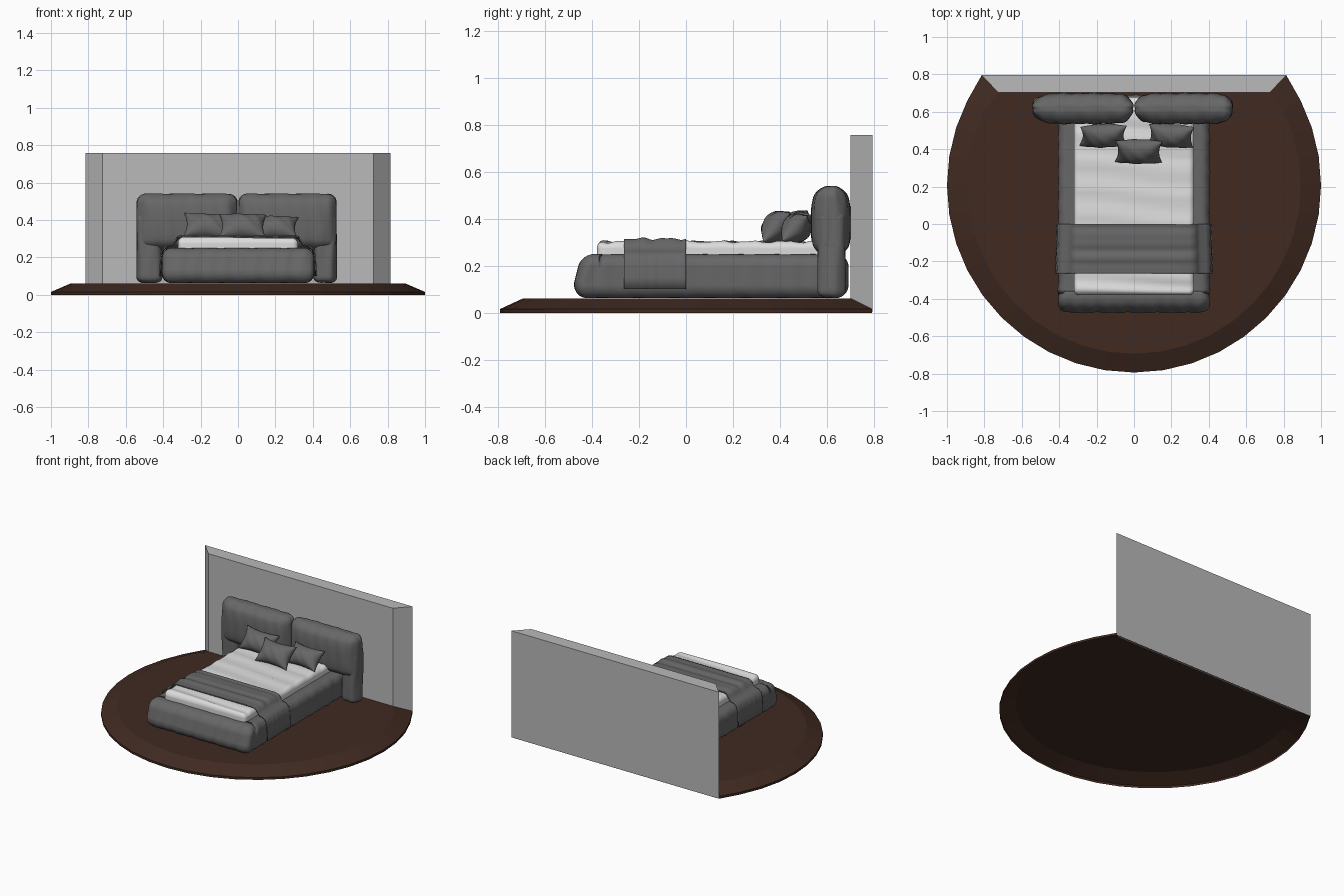
import bpy, bmesh, math
from mathutils import Vector, Matrix

if "Cube" in bpy.data.objects:
    bpy.data.objects.remove(bpy.data.objects["Cube"])


def material(name, rgb):
    m = bpy.data.materials.new(name)
    m.diffuse_color = (*rgb, 1)
    m.use_nodes = True
    m.node_tree.nodes["Principled BSDF"].inputs["Base Color"].default_value = m.diffuse_color
    return m


WOOD = material("dark brown floor", (0.051, 0.023, 0.015))
WALL = material("wall grey", (0.49, 0.49, 0.49))
FABRIC = material("charcoal fabric", (0.135, 0.135, 0.135))
LINEN = material("pale linen", (0.72, 0.72, 0.72))


def finish(name, bm, mat, smooth=False, closed=True):
    if closed:
        bmesh.ops.recalc_face_normals(bm, faces=bm.faces)
    me = bpy.data.meshes.new(name)
    bm.to_mesh(me)
    bm.free()
    ob = bpy.data.objects.new(name, me)
    bpy.context.collection.objects.link(ob)
    me.materials.append(mat)
    for p in me.polygons:
        p.use_smooth = smooth
    return ob


def loft(name, rings, mat, bottom=True):
    """Solid through counter-clockwise rings of equal point count, bottom optional."""
    bm = bmesh.new()
    loops = [[bm.verts.new(p) for p in r] for r in rings]
    n = len(loops[0])
    for a, b in zip(loops, loops[1:]):
        for i in range(n):
            j = (i + 1) % n
            bm.faces.new((a[i], a[j], b[j], b[i]))
    bm.faces.new(loops[-1])
    if bottom:
        bm.faces.new(loops[0][::-1])
    return finish(name, bm, mat, closed=bottom)


def cushion(name, lo, hi, r, mat, wrinkle=None, cuts=30):
    """Rounded block with separate corner radii per axis and optional creases."""
    lo, hi = Vector(lo), Vector(hi)
    mid, half = (lo + hi) / 2, (hi - lo) / 2
    bm = bmesh.new()
    bmesh.ops.create_cube(bm, size=2)
    bmesh.ops.subdivide_edges(bm, edges=bm.edges[:], cuts=cuts, use_grid_fill=True)
    for v in bm.verts:
        p = [half[i] * math.sin(v.co[i] * math.pi / 2) for i in range(3)]
        q = [max(-(half[i] - r[i]), min(half[i] - r[i], p[i])) for i in range(3)]
        d = Vector([(p[i] - q[i]) / r[i] for i in range(3)]).normalized()
        c = mid + Vector([q[i] + d[i] * r[i] for i in range(3)])
        v.co = c + (wrinkle(c, d) if wrinkle else Vector())
    return finish(name, bm, mat, True)


def pleats(c, d):
    # soft vertical folds, strongest on upright faces
    s = math.sin(c.x * 78 + 1.2 * math.sin(c.z * 14)) * abs(d.y)
    s += math.sin(c.y * 70 + 1.2 * math.sin(c.z * 12)) * abs(d.x)
    return d * (0.0025 * s + 0.001 * math.sin(c.x * 37 + c.y * 41))


def base_shape(c, d):
    # the front leans back towards the top
    lean = 0.03 * max(0, (c.z - 0.13) / 0.12) if c.y < -0.38 else 0
    return pleats(c, d) + Vector((0, lean, 0))


def pad_shape(c, d):
    # headboard pads are fullest at mid height and round off towards both ends
    t = min(1, abs(c.z - 0.385) / 0.155)
    e = min(1, abs(abs(c.x) - 0.268) / 0.268)
    squeeze = 1 - (1 - 0.36 * t ** 3) * (1 - 0.45 * e ** 6)
    return pleats(c, d) + Vector((0, (0.618 - c.y) * squeeze, 0))


def cross_folds(c, d):
    # folds running across the mattress
    s = math.sin(c.y * 46 + 1.2 * math.sin(c.x * 5)) + 0.6 * math.sin(c.y * 83 + c.x * 4)
    return Vector((0, 0, 0.0038 * s * max(d.z, 0)))


# round floor shell, open below, with chamfered rim and a straight back
CY = 0.206
ANG = [math.radians(144 + 9 * i) for i in range(29)]
outer = [(math.cos(a), CY + math.sin(a)) for a in ANG]
outer[0], outer[-1] = (-0.815, 0.794), (0.815, 0.794)
inner = [(0.892 * x, CY + 0.9 * (y - CY)) for x, y in outer]
inner[0], inner[-1] = (-0.725, 0.702), (0.725, 0.702)
loft("floor", [[(x, y, 0) for x, y in outer], [(x, y, 0.016) for x, y in outer],
               [(x, y, 0.062) for x, y in inner]], WOOD, bottom=False)

# wall with mitred ends, its foot following the floor chamfer
xo, yo = 0.815, 0.796
loft("wall", [[(-0.725, 0.702, 0.061), (0.725, 0.702, 0.061), (xo, yo, 0.002), (-xo, yo, 0.002)],
              [(-0.725, 0.702, 0.758), (0.725, 0.702, 0.758), (xo, yo, 0.758), (-xo, yo, 0.758)]], WALL)

# upholstered base and mattress
cushion("bed_base", (-0.405, -0.474, 0.064), (0.405, 0.69, 0.25),
        (0.05, 0.055, 0.055), FABRIC, base_shape, 56)
cushion("mattress", (-0.322, -0.38, 0.2), (0.322, 0.675, 0.304),
        (0.03, 0.03, 0.03), LINEN, cross_folds, 48)

# two headboard halves, each a wide pad and an outer leg
for side, s, edge in (("left", -1, 0.542), ("right", 1, 0.527)):
    a, b = sorted((s * 0.003, s * edge))
    cushion(side + "_headboard_pad", (a, 0.535, 0.243), (b, 0.70, 0.541),
            (0.05, 0.07, 0.05), FABRIC, pad_shape, 36)
    a, b = sorted((s * 0.405, s * edge))
    cushion(side + "_headboard_leg", (a, 0.562, 0.064), (b, 0.678, 0.44),
            (0.04, 0.05, 0.03), FABRIC, pleats, 20)

# throw blanket draped over both sides
half = [(0, 0.313), (0.1, 0.313), (0.2, 0.313), (0.3, 0.313), (0.325, 0.306), (0.338, 0.285),
        (0.355, 0.265), (0.385, 0.257), (0.405, 0.238), (0.412, 0.2), (0.415, 0.15), (0.417, 0.102)]
path = [(-x, z) for x, z in half[:0:-1]] + half
bm = bmesh.new()
rows = []
for k in range(37):
    t = k / 36
    y = -0.265 + 0.265 * t
    fold = 0.0035 * math.sin(y * 58) + 0.002 * math.sin(y * 97)
    rows.append([bm.verts.new((x * (1 - 0.015 * t) + math.copysign(0.4 * fold, x) * (abs(x) > 0.39),
                               y, z + fold * (z > 0.3))) for x, z in path])
for a, b in zip(rows, rows[1:]):
    for i in range(len(path) - 1):
        bm.faces.new((a[i], a[i + 1], b[i + 1], b[i]))
blanket = finish("throw_blanket", bm, FABRIC, True)
mod = blanket.modifiers.new("thickness", 'SOLIDIFY')
mod.thickness, mod.offset = 0.007, 0


def pillow(name, loc, w, h, t, lean, roll, turn):
    """Pinched-corner scatter pillow, leaning back."""
    n = 20
    bm = bmesh.new()
    for sgn in (-1, 1):
        g = []
        for i in range(n + 1):
            u = math.sin((i / n - 0.5) * math.pi)
            row = []
            for j in range(n + 1):
                v = math.sin((j / n - 0.5) * math.pi)
                puff = max(0, (1 - u * u) * (1 - v * v)) ** 0.5
                crease = 1 + 0.06 * math.sin(9 * u + 5 * v)
                row.append(bm.verts.new((w * u * (1 - 0.13 * (1 - v * v)),
                                         sgn * t * puff * crease,
                                         h * v * (1 - 0.14 * (1 - u * u)))))
            g.append(row)
        for i in range(n):
            for j in range(n):
                bm.faces.new((g[i][j], g[i + 1][j], g[i + 1][j + 1], g[i][j + 1]))
    bmesh.ops.remove_doubles(bm, verts=bm.verts[:], dist=1e-5)
    rot = (Matrix.Rotation(math.radians(turn), 4, 'Z') @ Matrix.Rotation(math.radians(-lean), 4, 'X')
           @ Matrix.Rotation(math.radians(roll), 4, 'Y'))
    bm.transform(Matrix.Translation(loc) @ rot)
    finish(name, bm, FABRIC, True)


# scatter pillows
pillow("left_pillow", (-0.165, 0.472, 0.368), 0.125, 0.08, 0.06, 38, 4, 4)
pillow("right_pillow", (0.198, 0.472, 0.36), 0.122, 0.076, 0.06, 45, 0, -4)
pillow("front_pillow", (0.025, 0.387, 0.367), 0.126, 0.084, 0.06, 42, 1, 0)
